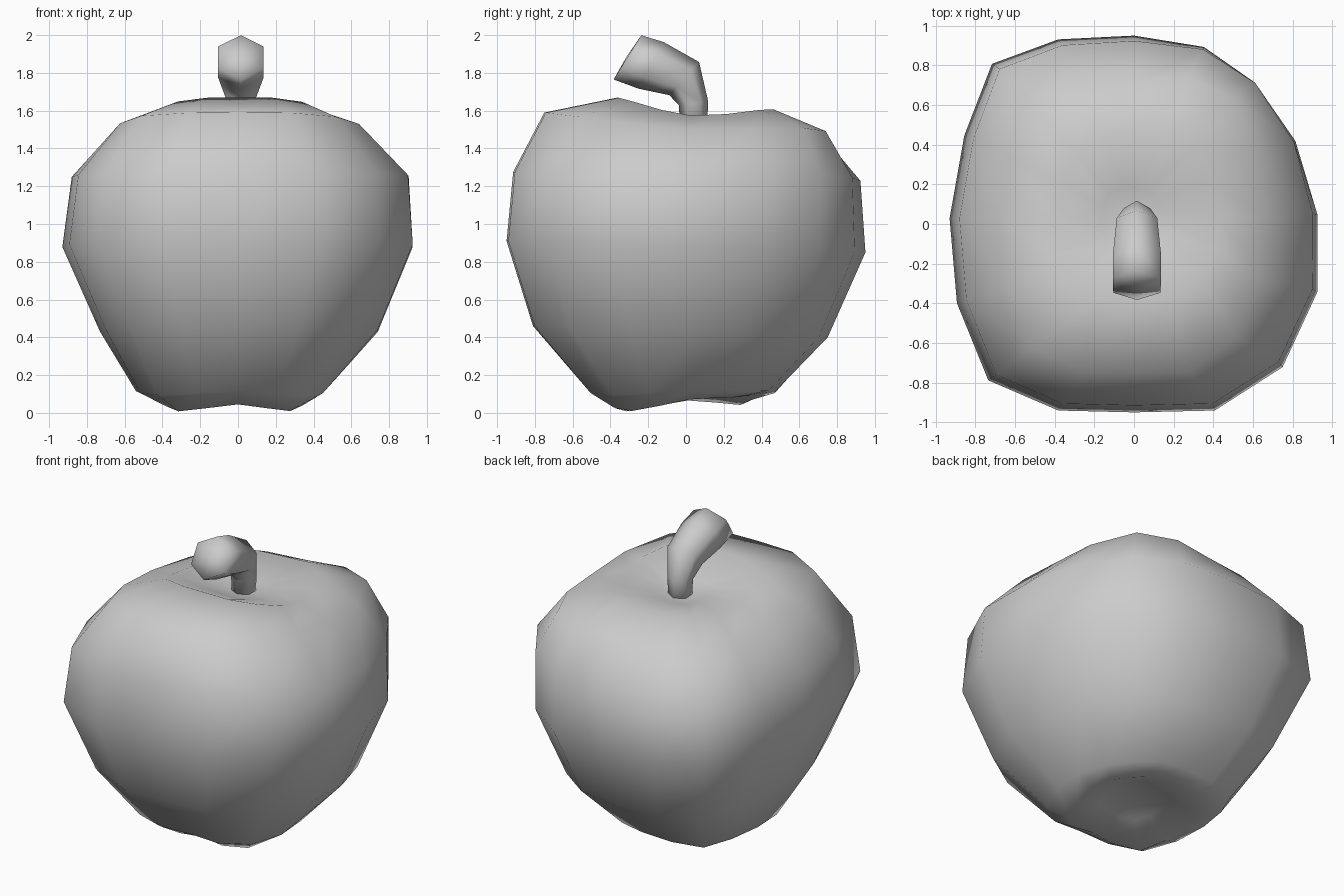
import bpy, bmesh
from math import sin, cos, pi, radians

if "Cube" in bpy.data.objects:
    bpy.data.objects.remove(bpy.data.objects["Cube"])


def loft(name, rings, start, end):
    """Skin a list of rings and close both ends with a fan to a centre point."""
    bm = bmesh.new()
    loops = [[bm.verts.new(p) for p in ring] for ring in rings]
    n = len(loops[0])
    for a, b in zip(loops, loops[1:]):
        for i in range(n):
            j = (i + 1) % n
            bm.faces.new((a[i], a[j], b[j], b[i]))
    for loop, tip in ((loops[0], start), (loops[-1], end)):
        c = bm.verts.new(tip)
        for i in range(n):
            bm.faces.new((loop[i], loop[(i + 1) % n], c))
    bmesh.ops.recalc_face_normals(bm, faces=bm.faces)
    for f in bm.faces:
        f.smooth = True
    mesh = bpy.data.meshes.new(name)
    bm.to_mesh(mesh)
    bm.free()
    obj = bpy.data.objects.new(name, mesh)
    bpy.context.collection.objects.link(obj)
    return obj


# Squarish, slightly uneven 16-sided fruit outline, counter-clockwise from +x
outline = [(1, .05), (.88, .44), (.66, .75), (.38, .94), (0, 1), (-.41, .98),
           (-.77, .85), (-.92, .47), (-1, .03), (-.96, -.42), (-.79, -.83),
           (-.41, -.99), (0, -1), (.44, -.99), (.81, -.76), (1, -.36)]

# Fruit rings: z, x min, x max, y min, y max, y tilt, side drop, lobe height,
# then the outward and upward bulge of the back right corner
levels = [
    (.10, -.20, .18, -.20, .20, 0, 0, .01, 0, .03),
    (.025, -.40, .34, -.38, .34, -.02, 0, .04, -.06, .04),
    (.095, -.54, .45, -.51, .48, 0, 0, .02, -.05, .02),
    (.43, -.73, .74, -.81, .75, .03, 0, 0, 0, 0),
    (.88, -.93, .925, -.95, .95, .03, 0, 0, 0, 0),
    (1.25, -.88, .90, -.915, .92, .025, 0, 0, .03, .03),
    (1.53, -.65, .64, -.75, .70, .06, .03, 0, .2, .03),
    (1.635, -.40, .42, -.36, .45, .035, .06, 0, .15, .01),
    (1.55, -.17, .17, -.13, .18, .01, 0, 0, 0, 0),
]
body_rings = []
for z, x0, x1, y0, y1, tilt, drop, lobe, out, up in levels:
    ring = []
    for i, (u, v) in enumerate(outline):
        a = 2 * pi * i / 16
        w = max(0, cos(a - pi / 4)) ** 6
        s = 1 + out * w
        ring.append((s * u * (x1 if u > 0 else -x0), s * v * (y1 if v > 0 else -y0),
                     z - tilt * v - drop * cos(a) ** 4 + lobe * cos(2 * a) ** 2 + up * w))
    body_rings.append(ring)
loft("apple_body", body_rings, (0, 0, .14), (0, .03, 1.525))

# Hexagonal stem bending forward: centre y, z, radius, lean angle
stem_path = [(.04, 1.46, .07, 0), (.04, 1.64, .078, 8),
             (-.01, 1.77, .118, 48), (-.185, 1.84, .14, 62),
             (-.31, 1.882, .138, 58)]
stem_rings = []
for y, z, r, lean in stem_path:
    t = radians(lean)
    stem_rings.append([(.015 + r * sin(k * pi / 3),
                        y + r * cos(k * pi / 3) * cos(t),
                        z + r * cos(k * pi / 3) * sin(t)) for k in range(6)])
loft("stem", stem_rings, (.015, .04, 1.46), (.015, -.315, 1.885))
